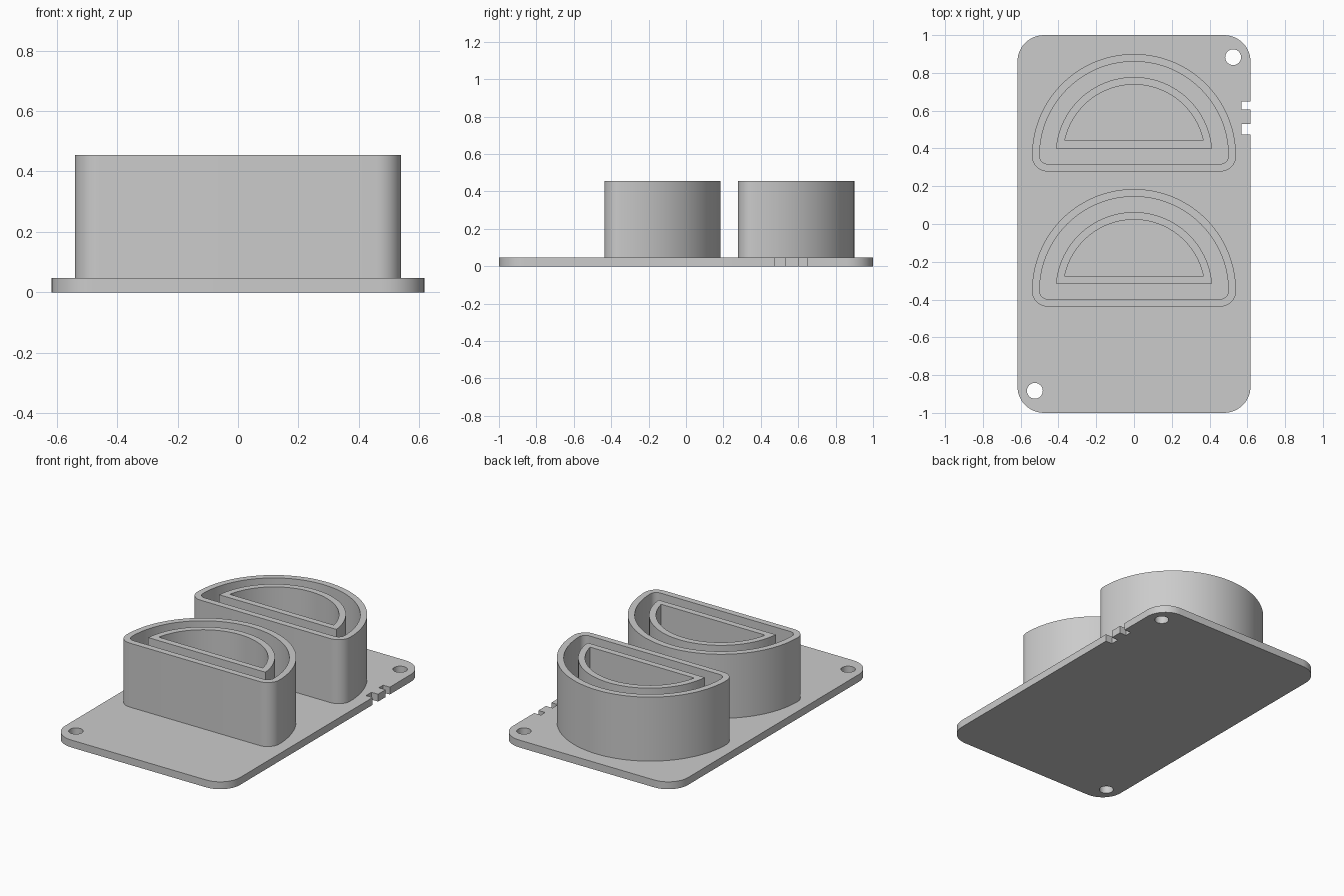
import bpy, bmesh, math

cube = bpy.data.objects.get("Cube")
if cube:
    bpy.data.objects.remove(cube, do_unlink=True)

grey = bpy.data.materials.new("light_grey")
grey.use_nodes = True
colour = (0.6, 0.6, 0.6, 1)
grey.diffuse_color = colour
grey.node_tree.nodes["Principled BSDF"].inputs["Base Color"].default_value = colour

PLATE_TOP, WALL_TOP = 0.047, 0.455


def arc(cx, cy, r, start, end, n):
    """Points along an arc, angles in degrees."""
    angles = [math.radians(start + (end - start) * i / n) for i in range(n + 1)]
    return [(cx + r * math.cos(a), cy + r * math.sin(a)) for a in angles]


def extrude_loops(name, loops, z0, z1):
    """Fill nested outlines (inner ones become holes) and extrude upward."""
    bm = bmesh.new()
    for loop in loops:
        vs = [bm.verts.new((x, y, z0)) for x, y in loop]
        for a, b in zip(vs, vs[1:] + vs[:1]):
            bm.edges.new((a, b))
    bmesh.ops.triangle_fill(bm, use_beauty=True, edges=bm.edges[:], normal=(0, 0, 1))
    top = bmesh.ops.extrude_face_region(bm, geom=bm.faces[:], use_keep_orig=True)["geom"]
    bmesh.ops.translate(bm, vec=(0, 0, z1 - z0),
                        verts=[g for g in top if isinstance(g, bmesh.types.BMVert)])
    bmesh.ops.recalc_face_normals(bm, faces=bm.faces[:])
    mesh = bpy.data.meshes.new(name)
    bm.to_mesh(mesh)
    bm.free()
    mesh.materials.append(grey)
    obj = bpy.data.objects.new(name, mesh)
    bpy.context.collection.objects.link(obj)
    bpy.ops.object.select_all(action='DESELECT')
    obj.select_set(True)
    bpy.context.view_layer.objects.active = obj
    bpy.ops.object.shade_smooth_by_angle(angle=math.radians(30))
    return obj


# Base plate: rounded corners, two edge notches, two screw holes
W, H, R = 0.617, 1.0, 0.14
outline = arc(W - R, R - H, R, -90, 0, 12)
for low, high in ((0.475, 0.53), (0.605, 0.648)):
    outline += [(W, low), (0.57, low), (0.57, high), (W, high)]
outline += arc(W - R, H - R, R, 0, 90, 12)
outline += arc(R - W, H - R, R, 90, 180, 12)
outline += arc(R - W, R - H, R, 180, 270, 12)
holes = [arc(s * 0.525, s * 0.883, 0.042, 0, 345, 23) for s in (1, -1)]
extrude_loops("base_plate", [outline] + holes, 0, PLATE_TOP)


def rounded_d(cy, r, corner):
    """Half round outline with rounded lower corners."""
    x = r - corner
    return (arc(0, cy, r, 0, 180, 64) + arc(-x, cy, corner, 180, 270, 10)[1:]
            + arc(x, cy, corner, 270, 360, 10)[:-1])


def sharp_d(cy, r, rise):
    """Circle segment cut by a chord just above its centre."""
    a = math.degrees(math.asin(rise / r))
    return arc(0, cy, r, a, 180 - a, 56)


# Two half round cups, each an outer wall around an inner wall
for label, cy in (("back", 0.36), ("front", -0.355)):
    extrude_loops(label + "_outer_wall",
                  [rounded_d(cy, 0.54, 0.082), rounded_d(cy, 0.5, 0.042)],
                  0.03, WALL_TOP)
    extrude_loops(label + "_inner_wall",
                  [sharp_d(cy + 0.003, 0.415, 0.038), sharp_d(cy + 0.003, 0.375, 0.078)],
                  0.03, WALL_TOP)
